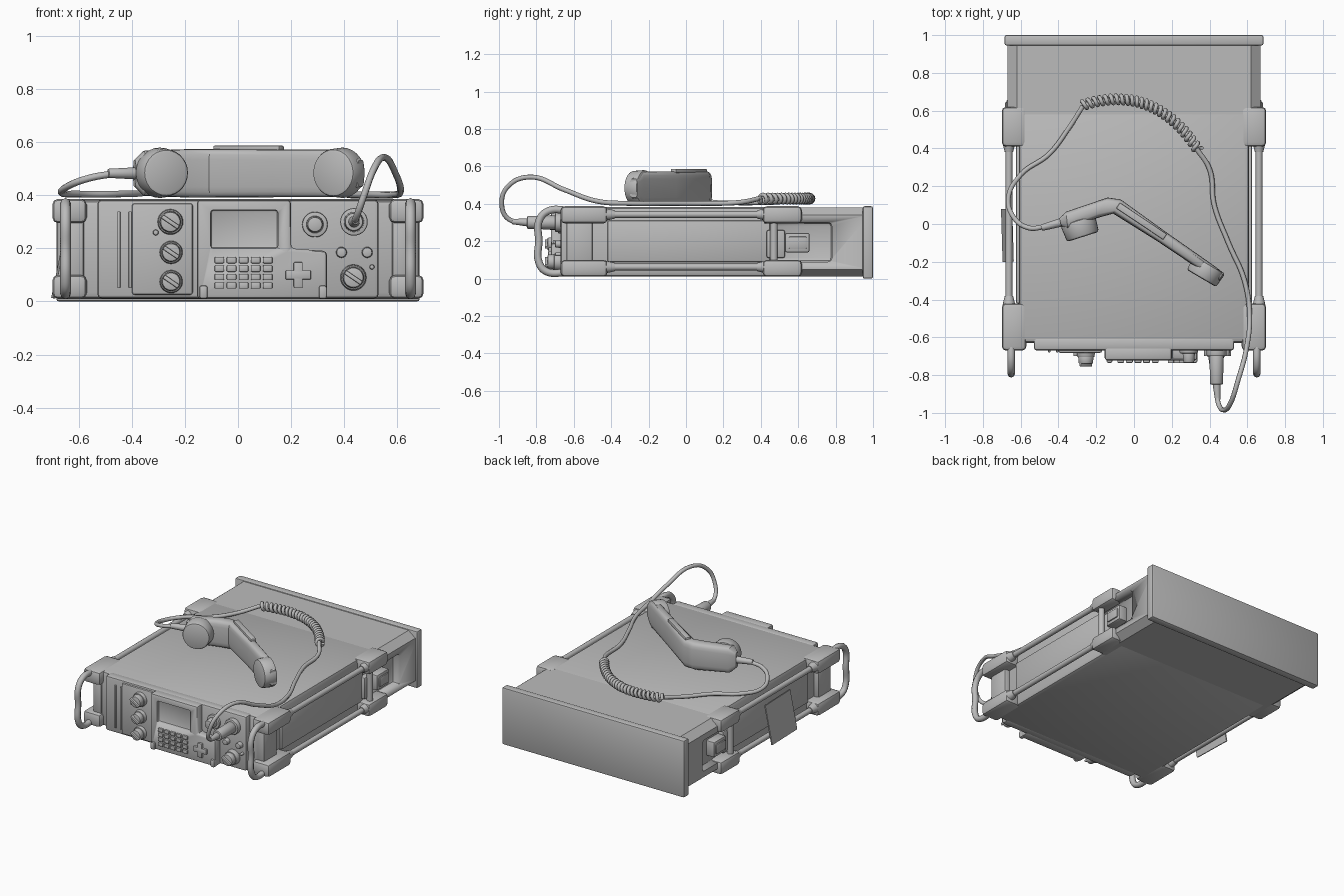
import bpy, bmesh, math
from mathutils import Vector

if "Cube" in bpy.data.objects:
    bpy.data.objects.remove(bpy.data.objects["Cube"])

grey = bpy.data.materials.new("plain_grey")
grey.use_nodes = True
grey.diffuse_color = (0.5, 0.5, 0.5, 1)
grey.node_tree.nodes["Principled BSDF"].inputs["Base Color"].default_value = (0.5, 0.5, 0.5, 1)


def activate(ob):
    bpy.ops.object.select_all(action='DESELECT')
    ob.select_set(True)
    bpy.context.view_layer.objects.active = ob


def finish(name, bm, bevel=0.0, segments=2):
    bmesh.ops.recalc_face_normals(bm, faces=bm.faces)
    if bevel:
        sharp = [e for e in bm.edges if e.calc_face_angle(0) > 0.5]
        bmesh.ops.bevel(bm, geom=sharp, offset=bevel, segments=segments,
                        affect='EDGES', profile=0.5, clamp_overlap=True)
    mesh = bpy.data.meshes.new(name)
    bm.to_mesh(mesh)
    bm.free()
    ob = bpy.data.objects.new(name, mesh)
    bpy.context.collection.objects.link(ob)
    mesh.materials.append(grey)
    activate(ob)
    bpy.ops.object.shade_smooth_by_angle(angle=math.radians(35))
    return ob


def box(name, x, y, z, bevel=0.0, segments=2):
    bm = bmesh.new()
    bmesh.ops.create_cube(bm, size=1)
    for v in bm.verts:
        v.co = [(lo + hi) / 2 + c * (hi - lo) for c, (lo, hi) in zip(v.co, (x, y, z))]
    return finish(name, bm, bevel, segments)


def mirrored_box(name, x, y, z, bevel=0.0):
    box("left_" + name, x, y, z, bevel)
    box("right_" + name, (-x[1], -x[0]), y, z, bevel)


def cylinder(name, start, end, r1, r2=None, bevel=0.0, sides=28):
    start, end = Vector(start), Vector(end)
    axis = end - start
    bm = bmesh.new()
    bmesh.ops.create_cone(bm, cap_ends=True, segments=sides, radius1=r1,
                          radius2=r1 if r2 is None else r2, depth=axis.length)
    bm.transform(axis.to_track_quat('Z', 'Y').to_matrix().to_4x4())
    bmesh.ops.translate(bm, verts=bm.verts, vec=(start + end) / 2)
    return finish(name, bm, bevel)


def prism(name, outline, front, back, bevel=0.0):
    """Extrude an x-z outline along y."""
    bm = bmesh.new()
    face = bm.faces.new([bm.verts.new((x, front, z)) for x, z in outline])
    out = bmesh.ops.extrude_face_region(bm, geom=[face])
    moved = [g for g in out["geom"] if isinstance(g, bmesh.types.BMVert)]
    bmesh.ops.translate(bm, verts=moved, vec=(0, back - front, 0))
    return finish(name, bm, bevel)


def tube(name, points, radius, smooth=True):
    curve = bpy.data.curves.new(name, 'CURVE')
    curve.dimensions = '3D'
    curve.bevel_depth, curve.bevel_resolution = radius, 2
    curve.use_fill_caps = True
    spline = curve.splines.new('BEZIER' if smooth else 'POLY')
    if smooth:
        spline.bezier_points.add(len(points) - 1)
        for bp, co in zip(spline.bezier_points, points):
            bp.co = co
            bp.handle_left_type = bp.handle_right_type = 'AUTO'
    else:
        spline.points.add(len(points) - 1)
        for p, co in zip(spline.points, points):
            p.co = (*co, 1)
    curve.materials.append(grey)
    ob = bpy.data.objects.new(name, curve)
    bpy.context.collection.objects.link(ob)
    activate(ob)
    bpy.ops.object.convert(target='MESH')
    bpy.ops.object.shade_smooth_by_angle(angle=math.radians(50))


def cut(ob, cutter):
    mod = ob.modifiers.new("cut", 'BOOLEAN')
    mod.object, mod.solver = cutter, 'EXACT'
    activate(ob)
    bpy.ops.object.modifier_apply(modifier=mod.name)
    bpy.data.objects.remove(cutter)


# Main case with a wider rear section and end flange
box("main_case", (-.61, .61), (-.63, .6), (.01, .382), .025)
mirrored_box("side_panel", (.6, .625), (-.42, .45), (.09, .31), .008)
half = [(.67, .05), (.67, .34), (.62, .38)]
rear = prism("rear_section", [(.62, .01)] + half + [(-x, z) for x, z in reversed(half)]
             + [(-.62, .01)], .42, .98)
for side in (-1, 1):
    cut(rear, box("recess_cutter", sorted((side * .615, side * .8)), (.3, .78), (.09, .3), .02))
box("rear_flange", (-.685, .685), (.945, 1), (0, .387), .01)

# Corner guards, side rods, carrying handles and latches
for z in ((.01, .1), (.295, .387)):
    mirrored_box("front_guard", (.57, .7), (-.67, -.42), z, .022)
    mirrored_box("rear_guard", (.57, .7), (.41, .62), z, .022)
mirrored_box("front_guard_web", (.58, .645), (-.64, -.5), (.08, .31), .012)
mirrored_box("latch_base", (.6, .65), (.43, .53), (.11, .26), .012)
mirrored_box("latch_plate", (.6, .675), (.53, .66), (.14, .245), .01)
mirrored_box("latch_button", (.65, .683), (.55, .645), (.16, .225), .006)
for side, word in ((1, "left"), (-1, "right")):
    x = side * .662
    for z in (.062, .343):
        cylinder(word + "_side_rod", (x, -.45, z), (x, .45, z), .018, sides=16)
        for y, step in ((-.43, .05), (.43, -.05)):
            cylinder(word + "_rod_collar", (x, y, z), (x, y + step, z), .034, .022, sides=16)
    cylinder(word + "_post", (x, .47, .06), (x, .47, .34), .02, sides=16)
    x = side * .65
    tube(word + "_handle", [(x, -.62, .365), (x, -.74, .36), (x, -.785, .31), (x, -.787, .2),
                            (x, -.787, .09), (x, -.75, .04), (x, -.62, .035)], .02)

# Hanging tag on the right side
tag = box("tag", (-.004, .004), (-.2, .08), (-.13, .13))
tag.location, tag.rotation_euler = (-.672, 0, .14), (0, .2, .03)

# Front panel with raised display block
box("front_panel", (-.53, .53), (-.67, -.6), (.012, .383), .015)
box("side_module", (-.4, -.17), (-.682, -.66), (.025, .37), .01)
for x in (-.455, -.412):
    box("panel_rail", (x, x + .012), (-.68, -.66), (.05, .34), .004)
display = prism("display_block", [(-.155, .01), (.335, .01), (.335, .19), (.2, .2),
                                  (.2, .383), (-.155, .383)], -.722, -.65, .014)
cut(display, box("screen_cutter", (-.103, .15), (-.76, -.7), (.2, .345), .01))
for x in (-.145, .305):
    box("lower_bumper", (x, x + .03), (-.735, -.7), (.01, .06), .008)
for row in range(4):
    for col in range(5):
        x, z = -.07 + col * .0455, .06 + row * .032
        box("key", (x - .018, x + .018), (-.735, -.715), (z - .012, z + .012), .004)
for w, h in ((.048, .017), (.017, .048)):
    box("direction_pad", (.227 - w, .227 + w), (-.737, -.715), (.1 - h, .1 + h), .004)

# Knobs, sockets and buttons
for x, z, r in ((-.255, .3, .05), (-.252, .185, .045), (-.252, .075, .045), (.435, .09, .05)):
    cylinder("knob_skirt", (x, -.66, z), (x, -.705, z), r, r * .92, .005)
    cylinder("knob_body", (x, -.7, z), (x, -.74, z), r * .82, r * .75, .005)
    grip = box("knob_grip", (-r * .75, r * .75), (-.012, .012), (-.008, .008), .004)
    grip.location, grip.rotation_euler = (x, -.742, z), (0, .6, 0)
for x, z, r in ((.39, .185, .022), (.487, .185, .022), (-.31, .26, .012), (.505, .13, .01)):
    cylinder("button", (x, -.65, z), (x, -.7, z), r, r * .85, .004, 16)
cylinder("socket_ring", (.29, -.65, .29), (.29, -.685, .29), .048, bevel=.005)
cylinder("socket_cap", (.29, -.68, .29), (.29, -.735, .29), .033, .028, .006)
cylinder("plug_ring", (.437, -.65, .3), (.437, -.7, .3), .052, bevel=.006)
cylinder("plug_body", (.437, -.69, .3), (.437, -.85, .3), .038, .034, .006)
cylinder("plug_relief", (.437, -.84, .3), (.443, -.93, .305), .022, .014, sides=16)

# Handset lying on its side: lofted grip with two cups
sections = [((-.395, .03), (-.385, -.01), .05), ((-.36, .065), (-.35, -.03), .085),
            ((-.14, .14), (-.2, .03), .092), ((-.07, .13), (-.11, .055), .092),
            ((.18, -.05), (.13, -.095), .09), ((.43, -.225), (.36, -.25), .09),
            ((.475, -.26), (.45, -.3), .05)]
bm = bmesh.new()
rings = []
for outer, inner, height in sections:
    a, b = Vector((*outer, .483)), Vector((*inner, .483))
    ring = []
    for i in range(20):
        c, s = math.cos(math.tau * i / 20), math.sin(math.tau * i / 20)
        u, w = [math.copysign(abs(t) ** .5, t) for t in (c, s)]
        ring.append(bm.verts.new((a + b) / 2 + (a - b) / 2 * u + Vector((0, 0, height * w))))
    rings.append(ring)
for r, q in zip(rings, rings[1:]):
    for i in range(20):
        j = (i + 1) % 20
        bm.faces.new((r[i], r[j], q[j], q[i]))
bm.faces.new(rings[0])
bm.faces.new(rings[-1])
finish("handset_grip", bm)
cylinder("mouth_cup", (-.298, .02, .485), (-.27, -.068, .485), .096, .088, .012)
cylinder("ear_cup", (.4, -.215, .485), (.357, -.288, .485), .096, .09, .012)
strip = box("talk_bar", (-.15, .15), (-.018, .018), (-.01, .012), .005)
strip.location, strip.rotation_euler = (.04, .015, .575), (0, 0, -.59)
cylinder("handset_relief", (-.38, .01, .483), (-.49, -.02, .483), .023, .017, .003, 16)

# Cord: plain run, coil, plain run to the plug
tube("handset_cord", [(-.46, -.012, .483), (-.56, -.02, .465), (-.64, .04, .435), (-.665, .14, .41),
                      (-.6, .26, .405), (-.45, .37, .405), (-.35, .5, .41), (-.27, .625, .43)], .013)
p0, p1, p2 = Vector((-.27, .63, .428)), Vector((.11, .75, .428)), Vector((.34, .39, .428))
coil, turns, steps = [], 25, 12
for i in range(turns * steps + 1):
    t = i / (turns * steps)
    centre = p0 * (1 - t) ** 2 + p1 * 2 * t * (1 - t) + p2 * t * t
    along = ((p1 - p0) * (1 - t) + (p2 - p1) * t).normalized()
    across = Vector((-along.y, along.x, 0))
    a = math.tau * i / steps
    coil.append(centre + across * .021 * math.cos(a) + Vector((0, 0, .021 * math.sin(a))))
tube("coiled_cord", coil, .011, smooth=False)
tube("plug_cord", [(.33, .4, .43), (.4, .29, .408), (.425, .1, .402), (.5, -.1, .402),
                   (.585, -.3, .402), (.612, -.48, .415), (.597, -.65, .475), (.55, -.83, .543),
                   (.51, -.95, .495), (.475, -.985, .4), (.447, -.95, .32), (.437, -.86, .3)], .013)
